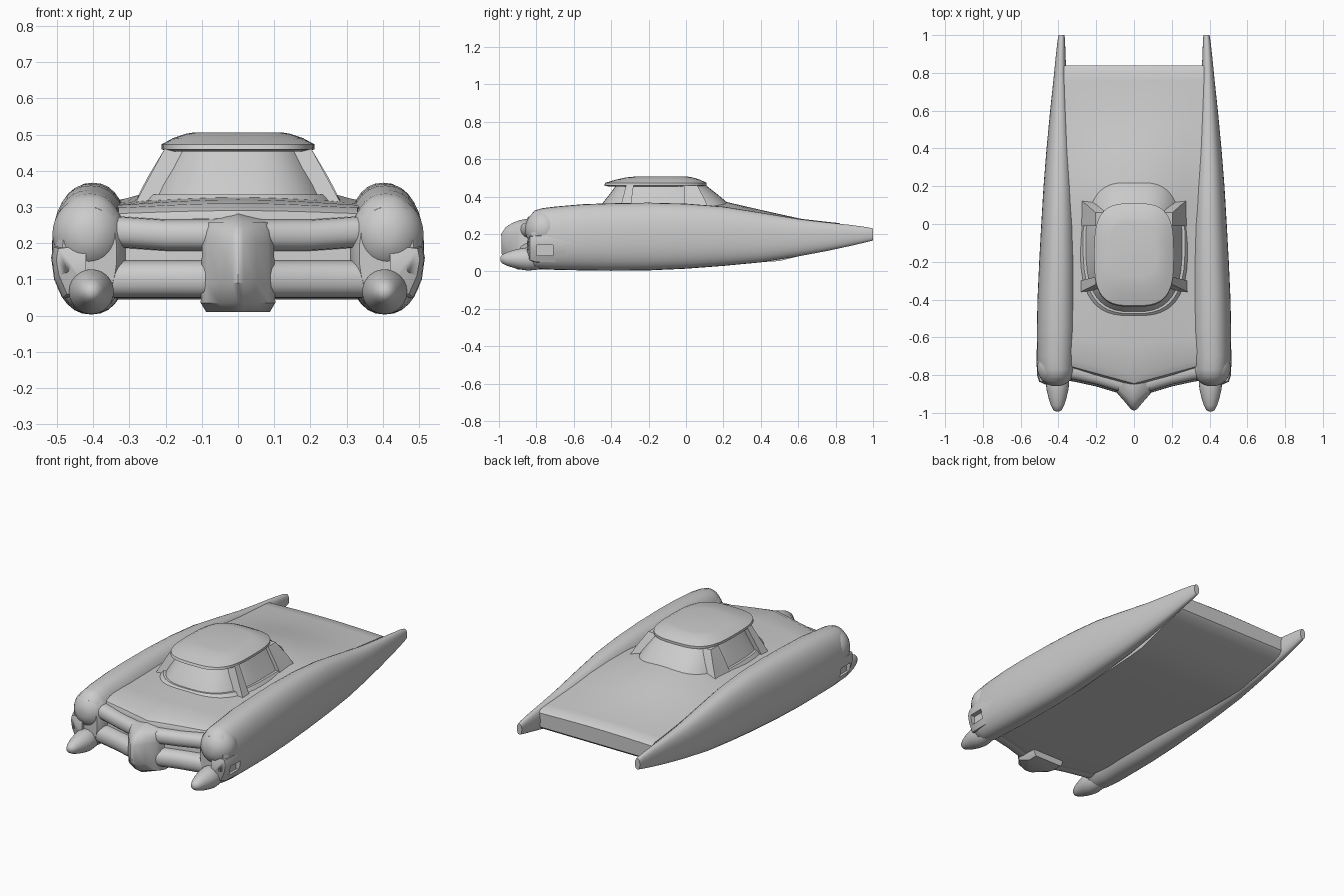
import bpy, bmesh, math

if "Cube" in bpy.data.objects:
    bpy.data.objects.remove(bpy.data.objects["Cube"])


def loft(name, rings, mirror=False):
    """Skin a list of equal-length point rings and cap both ends."""
    bm = bmesh.new()
    rows = [[bm.verts.new(p) for p in r] for r in rings]
    n = len(rows[0])
    for a, b in zip(rows, rows[1:]):
        for i in range(n):
            j = (i + 1) % n
            bm.faces.new((a[i], a[j], b[j], b[i]))
    bm.faces.new(rows[0])
    bm.faces.new(rows[-1])
    bmesh.ops.recalc_face_normals(bm, faces=bm.faces[:])
    me = bpy.data.meshes.new(name)
    bm.to_mesh(me)
    bm.free()
    ob = bpy.data.objects.new(name, me)
    bpy.context.collection.objects.link(ob)
    if mirror:
        ob.modifiers.new("mirror", 'MIRROR')
    return ob


def oval(cu, cv, ru, rv, e=2.0, n=32):
    """Superellipse as (u, v) pairs."""
    out = []
    for i in range(n):
        t = 2 * math.pi * i / n
        c, s = math.cos(t), math.sin(t)
        out.append((cu + ru * math.copysign(abs(c) ** (2 / e), c),
                    cv + rv * math.copysign(abs(s) ** (2 / e), s)))
    return out


# side pontoons: y, inner x, outer x, bottom z, top z
stations = [
    (-0.83, .335, .485, .040, .300), (-0.81, .32, .500, .018, .325),
    (-0.77, .31, .508, .012, .337), (-0.70, .31, .513, .008, .346),
    (-0.55, .30, .514, .005, .359), (-0.40, .30, .511, .003, .364),
    (-0.20, .30, .502, .005, .367), (0.00, .305, .491, .014, .362),
    (0.20, .315, .479, .029, .346), (0.40, .328, .463, .048, .314),
    (0.60, .343, .444, .080, .280), (0.75, .354, .428, .108, .262),
    (0.88, .362, .415, .136, .248), (0.97, .365, .405, .157, .236),
    (1.00, .368, .400, .165, .228)]
rings = []
for y, xi, xo, zb, zt in stations:
    rings.append([(u, y, v) for u, v in oval(
        (xi + xo) / 2, (zb + zt) / 2, (xo - xi) / 2, (zt - zb) / 2, 2.3)])
loft("side_pontoon", rings, True)

# central body: y, half width, edge z, centre z, bottom z
body = [
    (-0.765, .33, .262, .268, .055), (-0.755, .33, .282, .290, .050),
    (-0.72, .33, .298, .310, .048), (-0.60, .34, .305, .320, .045),
    (-0.40, .34, .308, .330, .045), (-0.15, .34, .312, .345, .045),
    (0.08, .345, .316, .380, .045), (0.22, .35, .312, .370, .045),
    (0.38, .355, .298, .333, .048), (0.50, .36, .281, .306, .055),
    (0.62, .365, .268, .280, .085), (0.76, .37, .256, .264, .118),
    (0.82, .37, .250, .258, .138), (0.84, .37, .236, .242, .155)]
rings = []
for y, w, ze, zc, zb in body:
    xs = [w * (i / 10 - 1) for i in range(21)]
    lead = .09 * max(0, min(1, (-0.5 - y) / .25))

    def place(x, z):
        return (x, y - lead * (1 - abs(x) / w), z)
    top = [place(x, ze + (zc - ze) * (1 - (x / w) ** 2) ** 1.3) for x in xs]
    rings.append(top + [place(x, zb) for x in reversed(xs)])
loft("central_body", rings)

# grille bars sweeping back to the headlights
for name, z, rz, ry in (("upper_grille_bar", .222, .043, .05),
                        ("lower_grille_bar", .100, .052, .06)):
    rings = []
    for x, y in ((-.37, -.765), (-.3, -.778), (-.2, -.8), (-.1, -.83), (0, -.86),
                 (.1, -.83), (.2, -.8), (.3, -.778), (.37, -.765)):
        lift = .012 * max(0, (abs(x) - .2) / .17) if z > .2 else 0
        rings.append([(x, u, v) for u, v in oval(y, z + lift, ry, rz, 2.3, 20)])
    loft(name, rings)

# pointed prow: z, half width, front y
rings = []
for z, w, yf in ((.010, .088, -.90), (.035, .103, -.935), (.09, .102, -.985),
                 (.20, .099, -.988), (.235, .093, -.965), (.258, .080, -.93),
                 (.273, .058, -.89), (.281, .025, -.85)):
    ys = yf + .1 if yf > -.92 else -.87
    half = [(w, -.74), (w, ys), (w * .85, ys + (yf - ys) * .25),
            (w * .5, ys + (yf - ys) * .6), (w * .15, ys + (yf - ys) * .95)]
    ring = half + [(0, yf)] + [(-x, y) for x, y in reversed(half)]
    rings.append([(x, y, z) for x, y in ring])
loft("prow", rings)

# round headlights
rings = []
for i in range(1, 15):
    a = math.pi * i / 15
    rings.append([(u, -.76 - .1 * math.cos(a), v) for u, v in oval(
        .412, .225, .101 * math.sin(a), .106 * math.sin(a))])
loft("headlight", rings, True)

# bullet bumper tips: y, radius
rings = [[(u, y, v) for u, v in oval(.405, .066, r, r, 2, 24)] for y, r in (
    (-.993, .008), (-.985, .022), (-.96, .035), (-.92, .048), (-.88, .057),
    (-.845, .062), (-.80, .058), (-.75, .045))]
loft("bumper_bullet", rings, True)

# bumper side wing with a rectangular vent
rings = []
for y, xo, zb, zt in ((-.85, .47, .085, .15), (-.835, .502, .06, .185),
                      (-.80, .514, .05, .19), (-.70, .516, .05, .19),
                      (-.61, .513, .055, .185)):
    rings.append([(.42, y, zb - .01), (xo - .03, y, zb), (xo - .008, y, zb + .05),
                  (xo, y, zt - .03), (xo - .006, y, zt), (.42, y, zt + .01)])
wing = loft("bumper_side_wing", rings, True)
vent = loft("vent_cutter", [[(.485, y, .085), (.56, y, .085), (.56, y, .14),
                             (.485, y, .14)] for y in (-.80, -.71)], True)
vent.hide_render = True
vent.hide_set(True)
for ob in (wing, bpy.data.objects["side_pontoon"]):
    cut = ob.modifiers.new("vent", 'BOOLEAN')
    cut.operation = 'DIFFERENCE'
    cut.object = vent


# cabin and roof as stacked rounded outlines: z, half width, front y, rear y
def stack(name, levels, e):
    loft(name, [[(u, v, z) for u, v in oval(0, (a + b) / 2, w, (b - a) / 2, e, 48)]
                for z, w, a, b in levels])


stack("cabin_base", [(.29, .30, -.53, .34), (.318, .285, -.495, .30),
                     (.335, .270, -.475, .27)], 2.8)
stack("cabin_glass", [(.30, .272, -.485, .27), (.36, .242, -.45, .23),
                      (.41, .215, -.41, .17), (.465, .190, -.37, .10)], 2.8)
stack("roof", [(.453, .190, -.41, .085), (.459, .211, -.438, .11),
               (.473, .211, -.432, .11), (.490, .180, -.375, .075),
               (.502, .145, -.32, .035), (.506, .12, -.28, .01)], 3.2)


# slanted cabin pillars: base and top as x0, x1, y0, y1, z
def pillar(name, *levels):
    loft(name, [[(a, c, z), (b, c, z), (b, d, z), (a, d, z)]
                for a, b, c, d, z in levels], True)


pillar("rear_pillar", (.20, .287, -.01, .13, .31), (.19, .248, -.01, .10, .385),
       (.15, .203, -.01, .06, .46))
pillar("front_pillar", (.20, .284, -.36, -.30, .31), (.15, .203, -.32, -.28, .46))

# smooth shading with crisp edges
for ob in bpy.context.scene.objects:
    if ob.name != "vent_cutter":
        ob.select_set(True)
        bpy.context.view_layer.objects.active = ob
bpy.ops.object.shade_smooth_by_angle(angle=math.radians(38))
